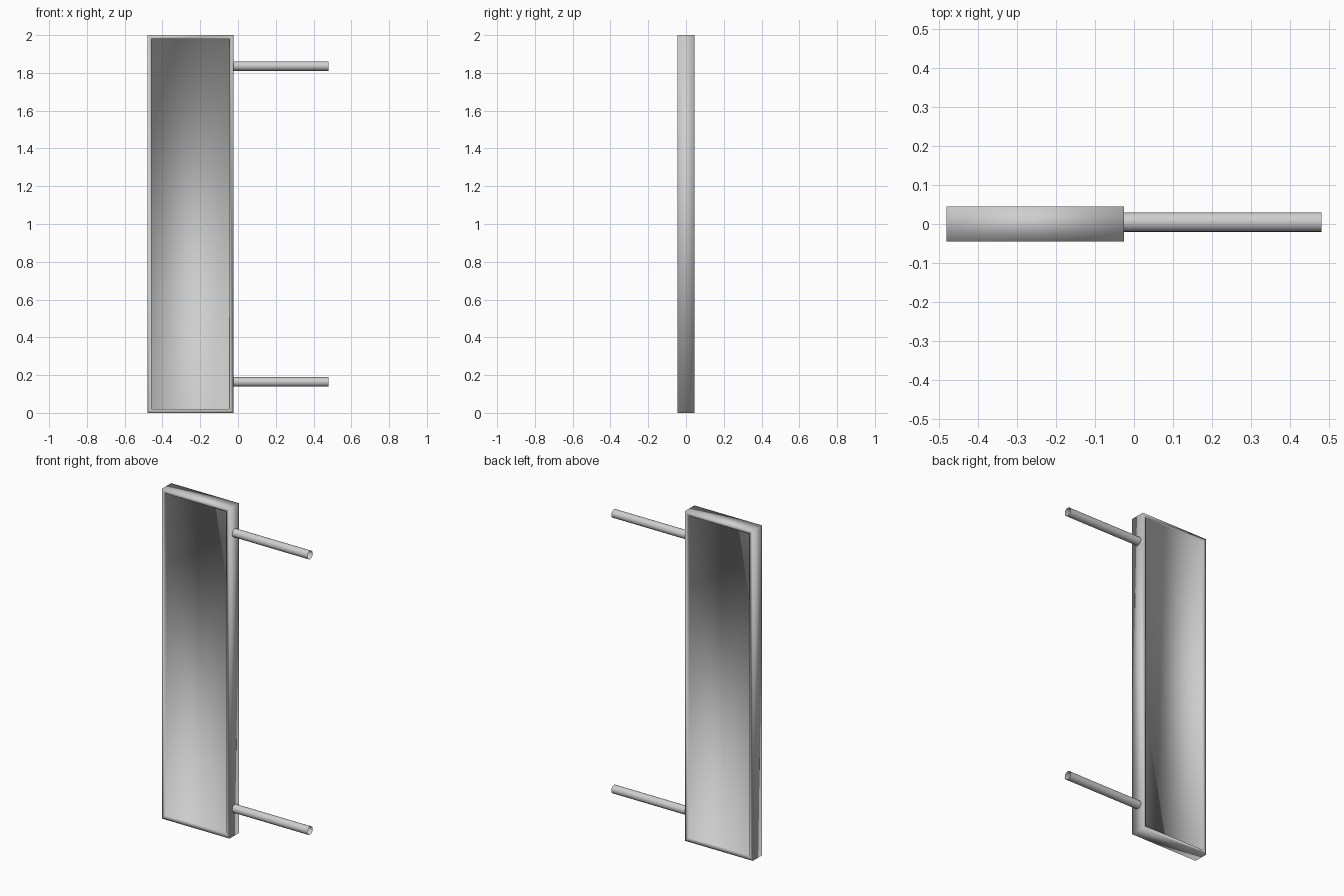
import bpy
import bmesh
from math import pi
from mathutils import Matrix, Vector

default = bpy.data.objects.get("Cube")
if default:
    bpy.data.objects.remove(default, do_unlink=True)

# One plain metal colour
GREY = (0.62, 0.62, 0.62, 1.0)
metal = bpy.data.materials.new("grey_metal")
metal.use_nodes = True
metal.diffuse_color = GREY
metal.node_tree.nodes["Principled BSDF"].inputs["Base Color"].default_value = GREY


def add_object(name, bm):
    """Turn a bmesh into a smooth-shaded object in the scene."""
    for face in bm.faces:
        face.smooth = True
    mesh = bpy.data.meshes.new(name)
    bm.to_mesh(mesh)
    bm.free()
    mesh.materials.append(metal)
    obj = bpy.data.objects.new(name, mesh)
    bpy.context.collection.objects.link(obj)
    return obj


# Sign panel: a tall box with a raised rim around both recessed faces
LEFT, RIGHT, DEPTH, HEIGHT = -0.48, -0.025, 0.09, 2.0
RIM, RECESS = 0.021, 0.01
bm = bmesh.new()
place = Matrix.Translation(((LEFT + RIGHT) / 2, 0, HEIGHT / 2))
size = Matrix.Diagonal((RIGHT - LEFT, DEPTH, HEIGHT, 1))
bmesh.ops.create_cube(bm, size=1, matrix=place @ size)
bm.normal_update()
broad_faces = [f for f in bm.faces if abs(f.normal.y) > 0.9]
bmesh.ops.inset_individual(bm, faces=broad_faces, thickness=RIM, use_even_offset=True)
bm.normal_update()
bmesh.ops.inset_individual(bm, faces=broad_faces, thickness=0, depth=-RECESS)
bm.normal_update()
add_object("sign_panel", bm)


# Open tubes that carry the panel
def add_tube(name, z, radius=0.025, end=0.48):
    bm = bmesh.new()
    centre = Vector(((RIGHT + end) / 2, 0.005, z))
    bmesh.ops.create_cone(
        bm, cap_ends=False, segments=20, radius1=radius, radius2=radius,
        depth=end - RIGHT,
        matrix=Matrix.Translation(centre) @ Matrix.Rotation(pi / 2, 4, "Y"))
    bm.normal_update()
    add_object(name, bm)


add_tube("upper_bracket_tube", 1.836)
add_tube("lower_bracket_tube", 0.164)
